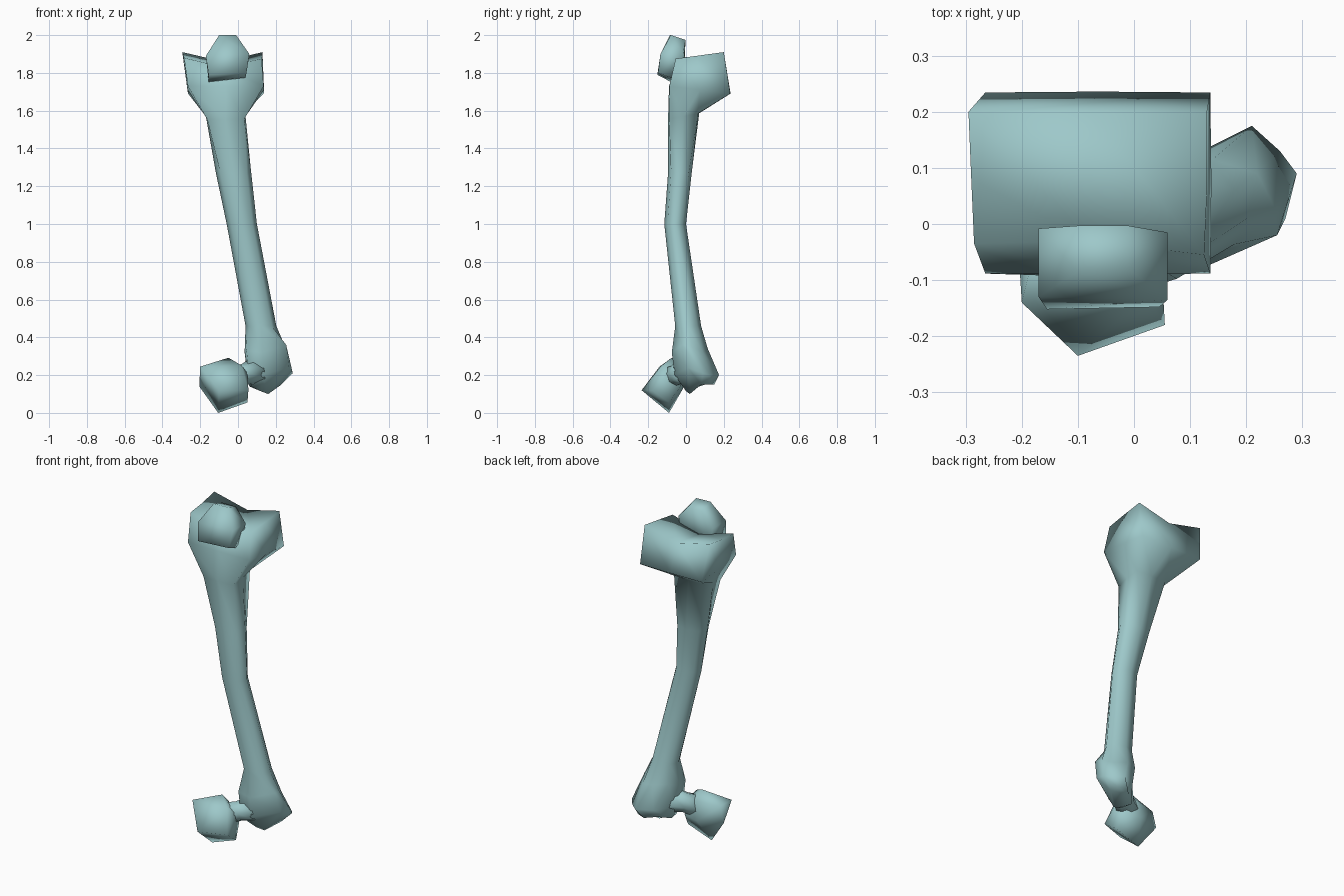
import bpy, bmesh, math
from mathutils import Vector

cube = bpy.data.objects.get("Cube")
if cube:
    bpy.data.objects.remove(cube)

bone = bpy.data.materials.new("pale_teal_bone")
bone.use_nodes = True
colour = (0.34, 0.58, 0.59, 1)
bone.diffuse_color = colour
bone.node_tree.nodes["Principled BSDF"].inputs["Base Color"].default_value = colour


def finish(bm, name):
    bmesh.ops.recalc_face_normals(bm, faces=bm.faces)
    for face in bm.faces:
        face.smooth = True
    mesh = bpy.data.meshes.new(name)
    bm.to_mesh(mesh)
    bm.free()
    mesh.materials.append(bone)
    bpy.context.collection.objects.link(bpy.data.objects.new(name, mesh))


def hull(name, points):
    bm = bmesh.new()
    for p in points:
        bm.verts.new(p)
    bmesh.ops.convex_hull(bm, input=bm.verts)
    loose = [v for v in bm.verts if not v.link_faces]
    bmesh.ops.delete(bm, geom=loose, context="VERTS")
    finish(bm, name)


def loft(bm, sections):
    """Skin eight-point sections and return their vertex loops."""
    loops = [[bm.verts.new(p) for p in s] for s in sections]
    for a, b in zip(loops, loops[1:]):
        for i in range(8):
            j = (i + 1) % 8
            bm.faces.new((a[i], a[j], b[j], b[i]))
    bm.faces.new(loops[-1])
    return loops


def ring(x0, x1, y0, y1, z, corner=0.7, tilt_y=0):
    """Eight points: front-left corner, front, corner, side, and so on."""
    cx, cy = (x0 + x1) / 2, (y0 + y1) / 2
    signs = [(-1, -1), (0, -1), (1, -1), (1, 0), (1, 1), (0, 1), (-1, 1), (-1, 0)]
    points = []
    for sx, sy in signs:
        k = corner if sx and sy else 1
        dx, dy = sx * k * (x1 - x0) / 2, sy * k * (y1 - y0) / 2
        points.append((cx + dx, cy + dy, z + tilt_y * dy))
    return points


# Long bone: grooved joint surface at the top, shaft, and angular lower end
groove_rim = [(-0.285, -0.035, 1.88), (-0.08, -0.03, 1.83), (0.125, -0.055, 1.875),
              (0.13, 0.06, 1.89), (0.13, 0.2, 1.91), (-0.08, 0.2, 1.86),
              (-0.295, 0.2, 1.91), (-0.29, 0.08, 1.89)]
outer_bulge = [(0.045, -0.06, 0.33), (0.13, -0.075, 0.32), (0.255, -0.02, 0.36),
               (0.25, 0.03, 0.35), (0.22, 0.09, 0.32), (0.14, 0.115, 0.34),
               (0.06, 0.08, 0.35), (0.035, 0.0, 0.32)]
outer_point = [(0.06, -0.06, 0.2), (0.13, -0.06, 0.2), (0.27, 0.01, 0.24),
               (0.29, 0.09, 0.21), (0.26, 0.13, 0.2), (0.21, 0.175, 0.2),
               (0.12, 0.13, 0.2), (0.05, 0.03, 0.2)]
lower_tip = [(0.07, -0.01, 0.14), (0.12, 0.0, 0.115), (0.16, 0.02, 0.10),
             (0.23, 0.08, 0.15), (0.22, 0.13, 0.15), (0.17, 0.15, 0.15),
             (0.12, 0.1, 0.15), (0.06, 0.05, 0.14)]
bm = bmesh.new()
loops = loft(bm, [
    groove_rim,
    ring(-0.267, 0.138, -0.09, 0.236, 1.71, 0.99, -0.12),
    ring(-0.17, 0.04, -0.095, 0.07, 1.57, 0.93, 0.2),
    ring(-0.117, 0.07, -0.095, 0.03, 1.27, 0.75),
    ring(-0.06, 0.10, -0.115, 0.0, 1.0),
    ring(0.04, 0.203, -0.057, 0.08, 0.46),
    outer_bulge, outer_point, lower_tip])
top = loops[0]
bm.faces.new(top[1:6])
bm.faces.new(top[5:] + top[:2])
finish(bm, "long_bone")

# Short pinched neck reaching forward and inward to the ball
start, end = Vector((0.10, 0.0, 0.225)), Vector((-0.03, -0.085, 0.185))
axis = (end - start).normalized()
side = axis.orthogonal().normalized()
up = axis.cross(side)
neck = []
for along, radius in ((0, 0.075), (0.5, 0.056), (1, 0.065)):
    turns = [math.tau * i / 8 for i in range(8)]
    neck.append([start.lerp(end, along) + radius * (math.cos(t) * side + math.sin(t) * up)
                 for t in turns])
bm = bmesh.new()
bm.faces.new(loft(bm, neck)[0])
finish(bm, "bone_neck")

# Faceted ball joint
hull("ball_joint", [
    (-0.10, -0.235, 0.12), (-0.105, -0.09, 0.0), (0.055, -0.18, 0.12),
    (0.05, -0.09, 0.055), (-0.20, -0.14, 0.245), (-0.205, -0.06, 0.14),
    (-0.05, -0.075, 0.292), (-0.18, -0.06, 0.23), (0.05, -0.09, 0.21),
    (0.02, -0.13, 0.25), (-0.06, -0.015, 0.13), (0.03, -0.03, 0.14),
    (-0.04, -0.03, 0.24)])

# Kneecap in front of the groove
hull("kneecap", [
    (-0.17, -0.13, 1.89), (-0.10, -0.085, 2.0), (-0.01, -0.08, 2.0),
    (0.06, -0.135, 1.90), (0.045, -0.148, 1.80), (-0.155, -0.152, 1.79),
    (0.04, -0.08, 1.775), (-0.155, -0.08, 1.752), (-0.17, -0.008, 1.89),
    (0.06, -0.015, 1.90), (-0.10, -0.003, 1.975), (-0.01, -0.003, 1.975),
    (-0.155, -0.008, 1.80), (0.045, -0.015, 1.81)])
